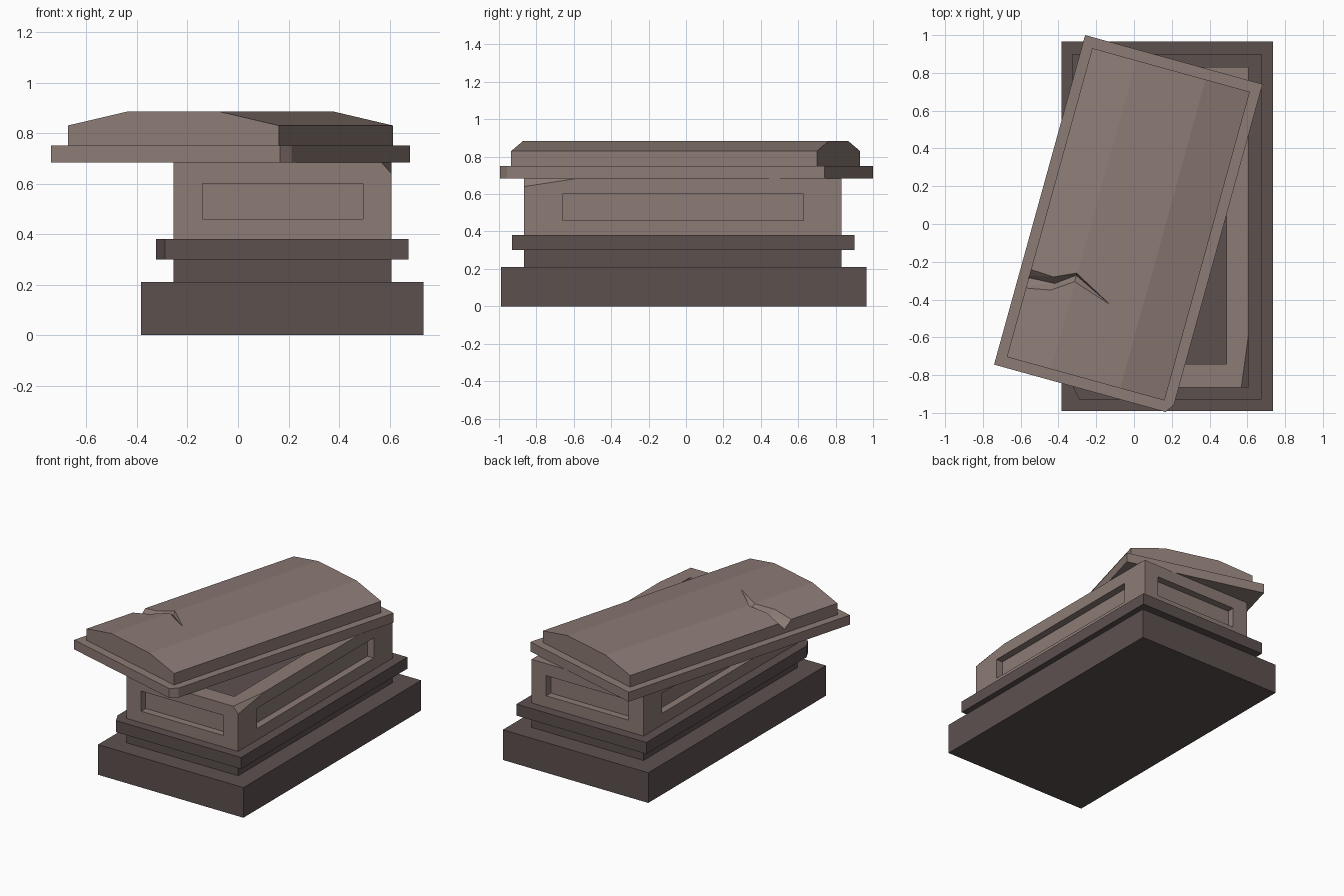
import bpy, bmesh, math
from mathutils import Vector, Matrix

if "Cube" in bpy.data.objects:
    bpy.data.objects.remove(bpy.data.objects["Cube"])


def material(name, rgb):
    m = bpy.data.materials.new(name)
    m.diffuse_color = (*rgb, 1)
    m.use_nodes = True
    m.node_tree.nodes["Principled BSDF"].inputs["Base Color"].default_value = m.diffuse_color
    return m


LIGHT = material("warm light stone", (0.262, 0.198, 0.178))
DARK = material("dark stone", (0.108, 0.082, 0.078))


def add_box(bm, x0, x1, y0, y1, z0, z1):
    size = Vector((x1 - x0, y1 - y0, z1 - z0))
    mid = Vector((x0 + x1, y0 + y1, z0 + z1)) / 2
    bmesh.ops.create_cube(bm, size=1, matrix=Matrix.Translation(mid) @ Matrix.Diagonal((*size, 1)))


def chip(bm, a, b, c, corner):
    """Cut off the corner beyond the plane through a, b and c."""
    a, b, c, corner = map(Vector, (a, b, c, corner))
    n = (b - a).cross(c - a).normalized()
    if n.dot(corner - a) < 0:
        n = -n
    bmesh.ops.bisect_plane(bm, geom=bm.verts[:] + bm.edges[:] + bm.faces[:], dist=1e-5,
                           plane_co=a, plane_no=n, clear_outer=True)
    bmesh.ops.holes_fill(bm, edges=[e for e in bm.edges if e.is_boundary], sides=0)


def loft(bm, rings):
    """Closed solid through matching rings of points."""
    vs = [[bm.verts.new(p) for p in r] for r in rings]
    n = len(vs[0])
    for r, s in zip(vs, vs[1:]):
        for i in range(n):
            bm.faces.new((r[i], r[(i + 1) % n], s[(i + 1) % n], s[i]))
    bm.faces.new(vs[0])
    bm.faces.new(vs[-1])


def finish(bm, name, mat):
    bmesh.ops.recalc_face_normals(bm, faces=bm.faces[:])
    me = bpy.data.meshes.new(name)
    bm.to_mesh(me)
    bm.free()
    me.materials.append(mat)
    ob = bpy.data.objects.new(name, me)
    bpy.context.collection.objects.link(ob)
    return ob


def carve(ob, cutter):
    """Subtract the cutter, keep the result and remove the cutter."""
    mod = ob.modifiers.new("carve", 'BOOLEAN')
    mod.operation, mod.solver, mod.object = 'DIFFERENCE', 'EXACT', cutter
    cutter.hide_render = True
    deps = bpy.context.evaluated_depsgraph_get()
    me = bpy.data.meshes.new_from_object(ob.evaluated_get(deps))
    ob.modifiers.clear()
    ob.data = me
    bpy.data.objects.remove(cutter)


# stepped dark base
bm = bmesh.new()
add_box(bm, -0.385, 0.735, -0.99, 0.965, 0, 0.21)
finish(bm, "plinth", DARK)
X0, X1, Y0, Y1 = -0.255, 0.607, -0.865, 0.832
bm = bmesh.new()
add_box(bm, X0, X1, Y0, Y1, 0.21, 0.30)
finish(bm, "neck", DARK)

# moulding with a broken front left corner
bm = bmesh.new()
add_box(bm, -0.325, 0.675, -0.93, 0.90, 0.30, 0.38)
chip(bm, (-0.29, -0.93, 0.3), (-0.325, -0.86, 0.3), (-0.29, -0.93, 0.38), (-0.325, -0.93, 0.34))
finish(bm, "moulding", DARK)

# hollow chest with a chipped corner and four sunken panels
TOP = 0.684
bm = bmesh.new()
add_box(bm, X0, X1, Y0, Y1, 0.38, TOP)
chip(bm, (0.568, Y0, TOP), (X1, -0.58, TOP), (X1, Y0, 0.64), (X1, Y0, TOP))
chest = finish(bm, "chest", LIGHT)
bm = bmesh.new()
W, D = 0.117, 0.05
add_box(bm, X0 + W, X1 - W, Y0 + 0.125, Y1 - 0.125, 0.3, 0.8)
for y in (Y0, Y1):
    add_box(bm, X0 + 0.115, X1 - 0.113, y - D, y + D, 0.46, 0.60)
for x in (X0, X1):
    add_box(bm, x - D, x + D, Y0 + 0.205, Y1 - 0.205, 0.46, 0.60)
carve(chest, finish(bm, "chest_cutter", LIGHT))

# twisted lid
ANGLE = math.radians(-15.45)
PLACE = Matrix.Translation((-0.03, -0.002, 0)) @ Matrix.Rotation(ANGLE, 4, 'Z')
HW, HL = 0.4875, 0.905

# lid rim with a broken front right corner
bm = bmesh.new()
add_box(bm, -HW, HW, -HL, HL, TOP, 0.75)
chip(bm, (HW - 0.033, -HL, 0.7), (HW, -HL + 0.05, 0.7), (HW, -HL + 0.05, 0.75), (HW, -HL, 0.7))
bm.transform(PLACE)
finish(bm, "lid_rim", LIGHT)

# lid crown, one profile along the length
EAVE, RIDGE, UE, UR = 0.83, 0.885, 0.433, 0.19
profile = [(-UE, 0.75), (UE, 0.75), (UE, EAVE), (UR, RIDGE), (-UR, RIDGE), (-UE, EAVE)]
bm = bmesh.new()
loft(bm, [[(u, v, z) for u, z in profile] for v in (-0.848, 0.848)])
bm.transform(PLACE)
crown = finish(bm, "lid_crown", LIGHT)


# crack, a kinked V groove running in from the left edge
def surface(x, y):
    u = (PLACE.inverted() @ Vector((x, y, 0))).x
    return min(RIDGE, RIDGE + (u + UR) * (RIDGE - EAVE) / (UE - UR))


stations = [  # back lip, bottom, front lip, depth
    ((-0.65, -0.207), (-0.65, -0.264), (-0.65, -0.333), 0.06),
    ((-0.426, -0.28), (-0.42, -0.315), (-0.44, -0.35), 0.045),
    ((-0.304, -0.26), (-0.306, -0.272), (-0.315, -0.305), 0.03),
    ((-0.135, -0.419), (-0.135, -0.42), (-0.136, -0.421), 0.002),
]
bm = bmesh.new()
rings = []
for a, b, c, d in stations:
    rings.append([(*a, 0.95), (*a, surface(*a)), (*b, surface(*b) - d), (*c, surface(*c)), (*c, 0.95)])
loft(bm, rings)
bmesh.ops.triangulate(bm, faces=bm.faces[:])
carve(crown, finish(bm, "crack_cutter", LIGHT))
